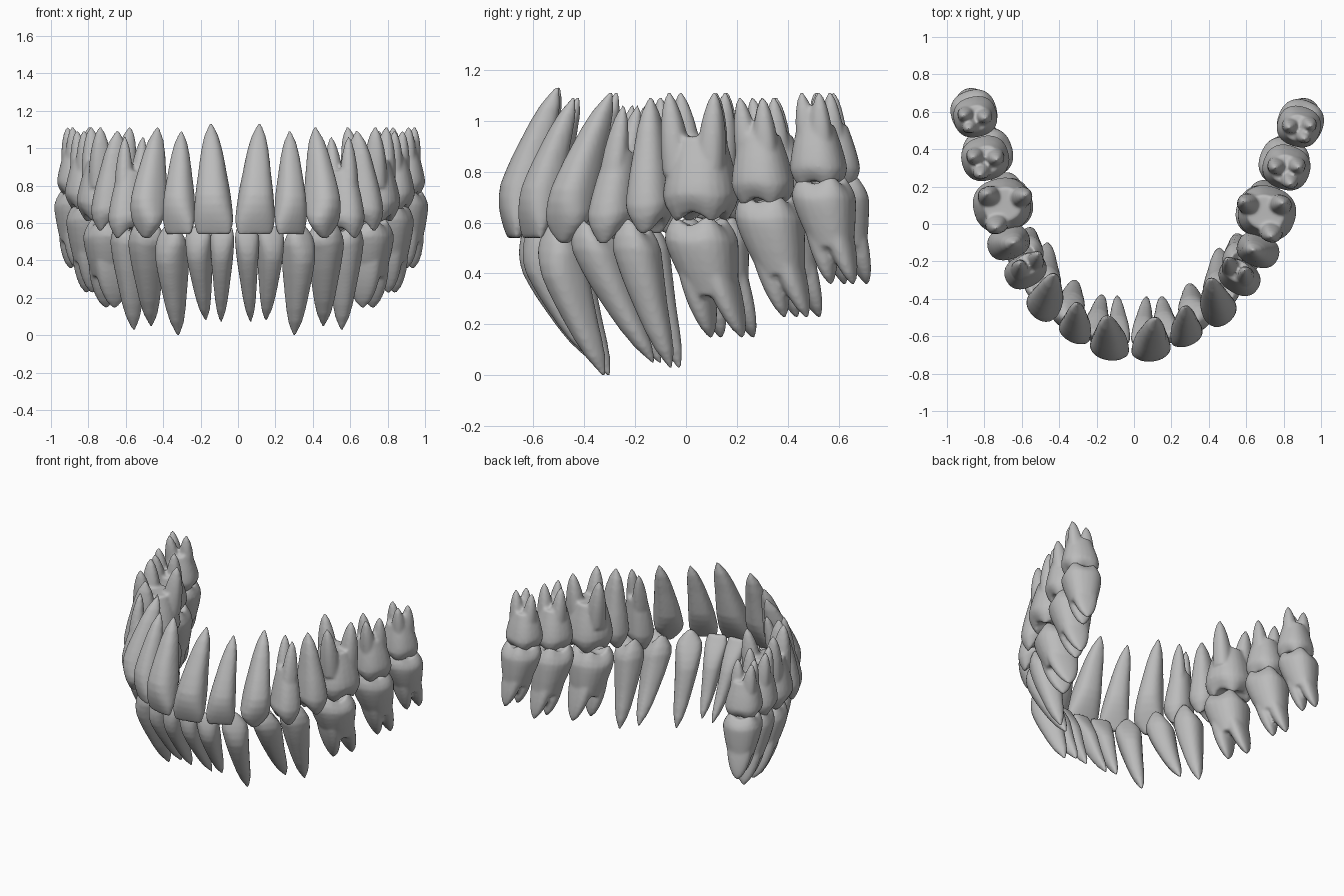
import bpy, bmesh
from math import sin, cos, pi, copysign
from mathutils import Vector, Matrix

cube = bpy.data.objects.get("Cube")
if cube:
    bpy.data.objects.remove(cube)

enamel = bpy.data.materials.new("grey enamel")
enamel.use_nodes = True
grey = (0.5, 0.5, 0.5, 1)
enamel.diffuse_color = grey
enamel.node_tree.nodes["Principled BSDF"].inputs["Base Color"].default_value = grey

SIDES = 24
RINGS = 12
ROOT_RINGS = 8
ARCH_TURN = Matrix.Rotation(-0.03, 3, "Z")   # the whole arch sits slightly turned

# Edge width, where it is widest, edge depth, where it is deepest, cusps, cusp height
PROFILES = {
    "incisor": (.84, .14, .2, .36, 0, 0),
    "canine": (.2, .18, .18, .36, 0, 0),
    "premolar": (.5, .18, .5, .2, 2, .2),
    "molar": (.65, .2, .65, .22, 4, .075),
}
# Crown depth compared with its width
UPPER_DEPTH = {"incisor": .85, "canine": 1.05, "premolar": 1.3, "molar": 1.08}
LOWER_DEPTH = {"incisor": 1.15, "canine": 1.12, "premolar": 1.1, "molar": 1.02}

# Root layouts: tip offsets (distal, outward), then root width and depth
SINGLE = ([], 0, 0)
SPLIT = ([(0, .055), (0, -.055)], .6, .42)
TRIPLE_WIDE = ([(-.11, .07), (.08, .07), (.02, -.13)], .4, .42)
TRIPLE = ([(-.055, .04), (.045, .05), (0, -.07)], .42, .42)
TRIPLE_CLOSE = ([(-.035, .04), (.04, .05), (0, -.06)], .42, .42)
DOUBLE = ([(-.07, 0), (.065, 0)], .4, .74)
DOUBLE_CLOSE = ([(-.05, 0), (.045, 0)], .43, .7)

# Name, profile, roots, biting edge, root tip, width
UPPER = [
    ("central_incisor", "incisor", SINGLE, (.11, -.675, .54), (.13, -.5, 1.14), .215),
    ("lateral_incisor", "incisor", SINGLE, (.3, -.595, .54), (.29, -.43, 1.1), .185),
    ("canine", "canine", SINGLE, (.475, -.465, .52), (.42, -.28, 1.12), .19),
    ("first_premolar", "premolar", SPLIT, (.575, -.275, .53), (.55, -.2, 1.07), .18),
    ("second_premolar", "premolar", SINGLE, (.67, -.12, .57), (.64, -.12, 1.1), .18),
    ("first_molar", "molar", TRIPLE_WIDE, (.71, .08, .61), (.7, .08, 1.12), .29),
    ("second_molar", "molar", TRIPLE, (.805, .33, .67), (.81, .3, 1.1), .24),
    ("third_molar", "molar", TRIPLE_CLOSE, (.865, .55, .74), (.87, .525, 1.12), .22),
]
LOWER = [
    ("central_incisor", "incisor", SINGLE, (.065, -.62, .58), (.08, -.38, .06), .13),
    ("lateral_incisor", "incisor", SINGLE, (.195, -.59, .58), (.16, -.38, .07), .145),
    ("canine", "canine", SINGLE, (.345, -.51, .6), (.31, -.31, -.01), .17),
    ("first_premolar", "premolar", SINGLE, (.48, -.36, .595), (.46, -.11, .04), .18),
    ("second_premolar", "premolar", SINGLE, (.58, -.19, .605), (.555, -.04, .02), .18),
    ("first_molar", "molar", DOUBLE, (.685, .07, .62), (.69, .185, .14), .28),
    ("second_molar", "molar", DOUBLE_CLOSE, (.79, .34, .71), (.81, .46, .22), .265),
    ("third_molar", "molar", DOUBLE_CLOSE, (.87, .56, .78), (.9, .645, .35), .245),
]


def taper(u, fullness):
    """Fall from full size to a rounded point."""
    return (1 - u ** fullness) ** .7


def swell(t, start, peak):
    """Grow from the biting edge to the peak, narrow at the neck, then taper."""
    if t < peak:
        return start + (1 - start) * sin(pi / 2 * t / peak)
    u = (t - peak) / (1 - peak)
    return taper(u, 2.4) * (1 - .22 * min(1, 2 * u))


def loft(bm, rings):
    """Skin a stack of rings into a closed shape."""
    rows = [[bm.verts.new(p) for p in ring] for ring in rings]
    for a, b in zip(rows, rows[1:]):
        for i in range(SIDES):
            j = (i + 1) % SIDES
            bm.faces.new((a[i], a[j], b[j], b[i]))
    bm.faces.new(rows[0])
    bm.faces.new(rows[-1])


def make_tooth(label, side, distal, profile, roots, edge, tip, width, depth):
    outward = Vector((distal.y, -distal.x, 0))
    bite = Vector((0, 0, copysign(1, edge.z - tip.z)))
    edge_w, peak_w, edge_d, peak_d, cusps, cusp_height = PROFILES[profile]
    tips, root_w, root_d = roots

    def axis(t):
        """Centre line, upright in the crown and leaning in the root."""
        p = edge.lerp(tip, t ** 1.4)
        p.z = edge.z + (tip.z - edge.z) * t
        return p

    def ring(centre, w, d, cusp=0):
        points = []
        for i in range(SIDES):
            a = 2 * pi * i / SIDES
            c, s = cos(a), sin(a)
            x = copysign(abs(c) ** .85, c) * w * width / 2
            y = copysign(abs(s) ** .85, s) * d * depth / 2
            p = centre + distal * x + outward * y - bite * cusp * width * cos(cusps * a)
            p.x *= side
            points.append(ARCH_TURN @ p)
        return points

    bm = bmesh.new()
    body = []
    # Hollow of the chewing surface
    if cusps:
        body = [ring(axis(.08), .1, .1), ring(axis(.06), .4, .4, cusp_height / 2)]
    # Crown and trunk, or the whole tooth when it has one root
    for k in range(1 if cusps else 0, RINGS + 1):
        t = .99 * (k / RINGS) ** 1.5
        if not tips or t < .65:
            body.append(ring(axis(t), swell(t, edge_w, peak_w), swell(t, edge_d, peak_d),
                             cusp_height * max(0, 1 - 4 * t)))
    loft(bm, body)
    # Separate roots
    for along, out in tips:
        offset = distal * along + outward * out
        rings = []
        for k in range(ROOT_RINGS + 1):
            t = .99 * k / ROOT_RINGS
            r = taper(t, 2.3)
            centre = axis(.35 + .65 * t) + offset * (.7 + .3 * t)
            rings.append(ring(centre, r * root_w, r * root_d))
        loft(bm, rings)
    bmesh.ops.recalc_face_normals(bm, faces=bm.faces)

    mesh = bpy.data.meshes.new(label)
    bm.to_mesh(mesh)
    bm.free()
    mesh.materials.append(enamel)
    tooth = bpy.data.objects.new(label, mesh)
    bpy.context.collection.objects.link(tooth)
    # Fuse crown and roots into one smooth skin
    fuse = tooth.modifiers.new("fuse", "REMESH")
    fuse.mode = "VOXEL"
    fuse.voxel_size = 0.01
    fuse.use_smooth_shade = True
    soften = tooth.modifiers.new("soften", "SMOOTH")
    soften.factor = 0.5
    soften.iterations = 4


for jaw, teeth, depths in (("upper", UPPER, UPPER_DEPTH), ("lower", LOWER, LOWER_DEPTH)):
    edges = [Vector(row[3]) for row in teeth]
    # Each tooth follows the line between its neighbours along the arch
    line = [edges[0] * Vector((-1, 1, 1))] + edges + [edges[-1]]
    for i, (name, profile, roots, edge, tip, width) in enumerate(teeth):
        distal = line[i + 2] - line[i]
        distal.z = 0
        distal.normalize()
        for hand, side in (("left", 1), ("right", -1)):
            make_tooth(f"{jaw}_{hand}_{name}", side, distal, profile, roots,
                       edges[i], Vector(tip), width, width * depths[profile])
